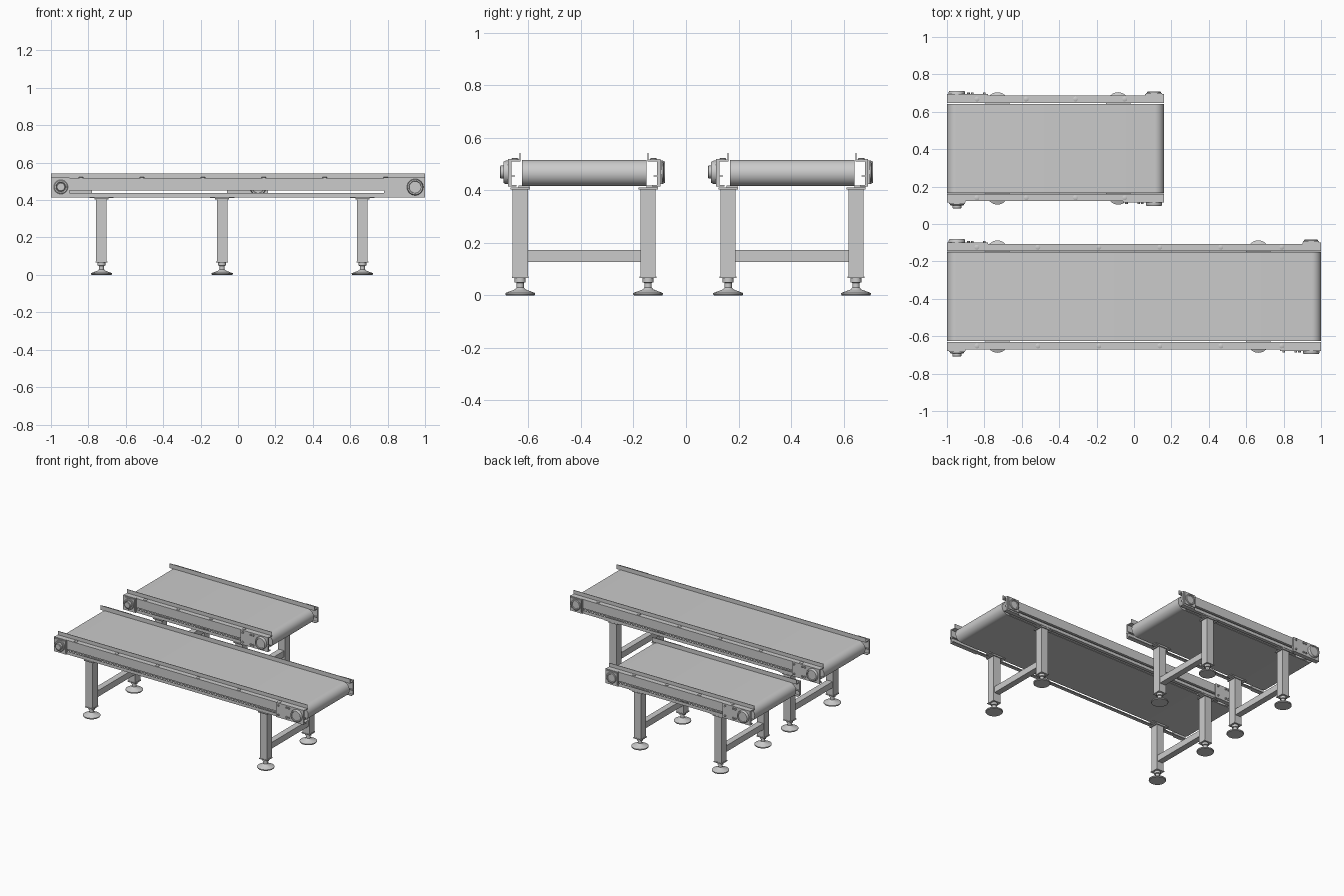
import bpy, bmesh, math

if "Cube" in bpy.data.objects:
    bpy.data.objects.remove(bpy.data.objects["Cube"])

def finish(name, bm, smooth=False):
    bmesh.ops.recalc_face_normals(bm, faces=bm.faces)
    me = bpy.data.meshes.new(name)
    bm.to_mesh(me)
    bm.free()
    ob = bpy.data.objects.new(name, me)
    bpy.context.collection.objects.link(ob)
    if smooth:
        bpy.ops.object.select_all(action='DESELECT')
        ob.select_set(True)
        bpy.context.view_layer.objects.active = ob
        bpy.ops.object.shade_smooth_by_angle(angle=math.radians(35))
    return ob

def box(name, xs, ys, zs):
    bm = bmesh.new()
    bmesh.ops.create_cube(bm, size=1)
    for v in bm.verts:
        for i, r in enumerate((xs, ys, zs)):
            v.co[i] = (r[0] + r[1]) / 2 + v.co[i] * (r[1] - r[0])
    return finish(name, bm)

def lathe(name, prof, place, n=32):
    """Revolve (radius, height) pairs; place maps local a, b, h to the world."""
    bm = bmesh.new()
    rings = []
    for r, h in prof:
        rings.append([bm.verts.new(place(r * math.cos(t * math.tau / n), r * math.sin(t * math.tau / n), h))
                      for t in range(n)])
    for a, b in zip(rings, rings[1:]):
        for i in range(n):
            j = (i + 1) % n
            bm.faces.new((a[i], a[j], b[j], b[i]))
    bm.faces.new(rings[0])
    bm.faces.new(rings[-1])
    return finish(name, bm, True)

def loft_x(name, prof, x0, x1):
    """Extrude a (y, z) profile along x."""
    bm = bmesh.new()
    f = bm.faces.new([bm.verts.new((x0, y, z)) for y, z in prof])
    g = bmesh.ops.extrude_face_region(bm, geom=[f])['geom']
    bmesh.ops.translate(bm, vec=(x1 - x0, 0, 0), verts=[v for v in g if isinstance(v, bmesh.types.BMVert)])
    return finish(name, bm)

ZC, R, HW = 0.466, 0.05, 0.237

def belt(name, x0, x1, cy):
    # hollow loop: outer and inner stadium outlines bridged
    def outline(r):
        pts = []
        for cx, start in ((x1 - R, -90), (x0 + R, 90)):
            for k in range(17):
                a = math.radians(start + k * 180 / 16)
                pts.append((cx + r * math.cos(a), ZC + r * math.sin(a)))
        return pts
    bm = bmesh.new()
    loops = [[bm.verts.new((x, cy + y, z)) for x, z in outline(r)]
             for r, y in ((R, -HW), (R, HW), (R - 0.006, HW), (R - 0.006, -HW))]
    n = len(loops[0])
    for k in range(4):
        a, b = loops[k], loops[(k + 1) % 4]
        for i in range(n):
            j = (i + 1) % n
            bm.faces.new((a[i], a[j], b[j], b[i]))
    finish(name, bm, True)

def side(tag, x0, x1, cy, s):
    Y = lambda d: cy + s * d
    # drive end is at +x on the front side, at -x on the back side
    X = lambda d: x0 + d if s > 0 else x1 - d
    L = x1 - x0
    def sbox(name, a, b, y0, y1, z0, z1):
        box(tag + name, sorted((X(a), X(b))), sorted((Y(y0), Y(y1))), (z0, z1))
    def disc(name, d, z, prof, n=32):
        lathe(tag + name, prof, lambda a, b, h: (X(d) + a, Y(h), z + b), n)
    # side rail with upright belt guard
    rail = [(.242, .543), (.246, .543), (.246, .517), (.282, .517), (.282, .452), (.264, .452),
            (.264, .457), (.277, .457), (.277, .511), (.242, .511)]
    loft_x(tag + "side_rail", [(Y(y), z) for y, z in rail], x0, x1)
    lower = [(.282, .415), (.282, .437), (.277, .437), (.277, .42), (.258, .42), (.258, .415)]
    loft_x(tag + "lower_rail", [(Y(y), z) for y, z in lower], x0, x1)
    # guard bolts along the top flange
    n = max(3, round(L / 0.32))
    for i in range(n):
        x = x0 + 0.16 + (L - 0.37) * i / (n - 1)
        lathe(tag + "guard_bolt", [(.013, .516), (.013, .521), (.009, .523)],
              lambda a, b, h: (x + a, Y(.264) + b, h), 12)
    # drive end: large plate, bearing and bolts
    sbox("drive_plate", 0, .22, .277, .29, .415, .52)
    disc("drive_bearing", .053, .469, [(.044, .288), (.044, .3), (.04, .308), (.033, .308), (.031, .303)])
    for d in (.115, .135, .2):
        for z in (.435, .505):
            disc("plate_bolt", d, z, [(.007, .288), (.007, .298)], 6)
    # idler end: square housing, bearing ring and tension knob
    sbox("idler_plate", L - .1, L, .277, .29, .415, .52)
    sbox("idler_housing", L - .096, L - .01, .288, .296, .425, .513)
    disc("idler_bearing", L - .053, .47, [(.038, .294), (.038, .301), (.034, .304), (.027, .304), (.025, .3)])
    if s < 0:
        disc("idler_knob", L - .053, .47, [(.024, .298), (.024, .318), (.02, .321)])

def conveyor(tag, x0, x1, cy, legs):
    belt(tag + "belt", x0, x1, cy)
    for cx in (x0 + R, x1 - R):
        r = R - 0.007
        lathe(tag + "roller", [(r, -HW + .002), (r, HW - .002)], lambda a, b, h: (cx + a, cy + h, ZC + b))
    for s in (-1, 1):
        side(tag, x0, x1, cy, s)
    for lx in legs:
        box(tag + "crossbar", (lx - .022, lx + .022), (cy - .22, cy + .22), (.128, .173))
        for s in (-1, 1):
            ly = cy + s * .2435
            box(tag + "leg", (lx - .028, lx + .028), (ly - .029, ly + .029), (.07, .408))
            box(tag + "leg_top_plate", (lx - .037, lx + .037), (ly - .037, ly + .037), (.404, .411))
            box(tag + "mount_bracket", (lx - .065, lx + .065), (ly - .006, ly + .036), (.41, .418))
            box(tag + "leg_base_plate", (lx - .032, lx + .032), (ly - .032, ly + .032), (.066, .072))
            # levelling foot
            lathe(tag + "foot", [(.054, 0), (.057, .004), (.057, .009), (.03, .019), (.02, .023), (.014, .03),
                                 (.014, .048), (.021, .05), (.021, .067)],
                  lambda a, b, h: (lx + a, ly + b, h))

conveyor("long_", -1, 1, -.388, (-.73, .665))
conveyor("short_", -1, .16, .404, (-.73, -.085))
